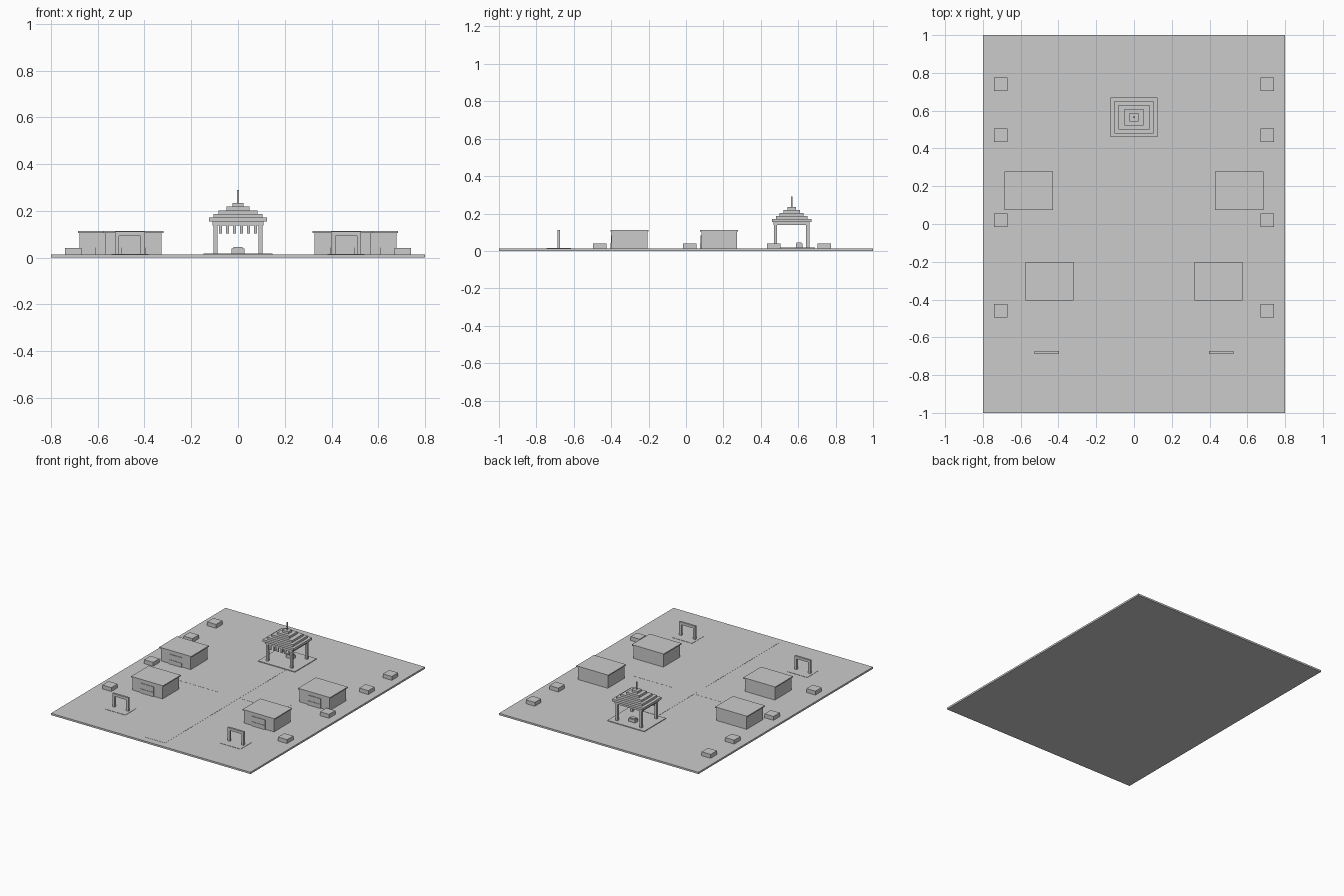
import bpy


def box(name, x, y, z):
    """Box from (min, max) ranges on each axis."""
    verts = [(a, b, c) for a in x for b in y for c in z]
    faces = [(0, 1, 3, 2), (4, 6, 7, 5), (0, 4, 5, 1),
             (2, 3, 7, 6), (0, 2, 6, 4), (1, 5, 7, 3)]
    mesh = bpy.data.meshes.new(name)
    mesh.from_pydata(verts, [], faces)
    ob = bpy.data.objects.new(name, mesh)
    bpy.context.collection.objects.link(ob)
    return ob


def cbox(name, cx, cy, hx, hy, z0, z1):
    """Box around a centre with half sizes."""
    return box(name, (cx - hx, cx + hx), (cy - hy, cy + hy), (z0, z1))


G = 0.013   # ground top

# Ground and flat paving
box("ground", (-0.8, 0.8), (-1, 1), (0, G))
box("main_path", (-0.08, 0.08), (-0.95, 0.43), (G - 0.004, G + 0.001))
box("cross_path", (-0.42, 0.42), (-0.1, 0.02), (G - 0.004, G + 0.0007))

# Pavilion: platform, columns, beams
PY = 0.565
cbox("pavilion_platform", 0, PY, 0.148, 0.125, G, 0.018)
for sx in (-1, 1):
    for sy in (-1, 1):
        cx, cy = sx * 0.097, PY + sy * 0.086
        cbox("pavilion_column", cx, cy, 0.0085, 0.0085, 0.018, 0.14)
    cbox("pavilion_side_beam", sx * 0.101, PY, 0.009, 0.096, 0.138, 0.156)
for sy in (-1, 1):
    cbox("pavilion_cross_beam", 0, PY + sy * 0.087, 0.11, 0.009, 0.138, 0.156)

# Stepped roof and spire
tiers = [(0.125, 0.105, 0.155, 0.171), (0.104, 0.085, 0.171, 0.187),
         (0.083, 0.064, 0.187, 0.202), (0.05, 0.044, 0.202, 0.218),
         (0.024, 0.022, 0.218, 0.234)]
for hx, hy, z0, z1 in tiers:
    cbox("roof_tier", 0, PY, hx, hy, z0, z1)
cbox("roof_spire", 0, PY, 0.004, 0.004, 0.234, 0.29)

# Hanging pennants along the front beam
for i in range(6):
    cbox("pennant", (i - 2.5) * 0.03, PY - 0.087, 0.007, 0.003, 0.104, 0.14)

# Altar with a smaller top
cbox("altar", 0, 0.605, 0.027, 0.017, 0.018, 0.04)
cbox("altar_top", 0, 0.605, 0.02, 0.013, 0.04, 0.046)

for s in (-1, 1):
    # Stall houses
    for hx, hy in ((0.557, 0.177), (0.447, -0.302)):
        cx = s * hx
        cbox("house_walls", cx, hy, 0.12, 0.095, G, 0.105)
        cbox("house_roof", cx, hy, 0.128, 0.102, 0.105, 0.113)
        cbox("house_door", cx, hy - 0.095, 0.052, 0.004, G, 0.082)
        cbox("house_counter", cx, hy - 0.096, 0.052, 0.006, G, 0.043)
    # Crates along the edges
    for cy in (0.74, 0.47, 0.02, -0.46):
        cbox("crate", s * 0.705, cy, 0.036, 0.036, G, 0.041)
    # Free-standing gates
    gx = s * 0.462
    cbox("gate_pad", gx, -0.68, 0.08, 0.065, G - 0.004, G + 0.002)
    for t in (-1, 1):
        cbox("gate_post", gx + t * 0.055, -0.68, 0.009, 0.007, G, 0.095)
    cbox("gate_lintel", gx, -0.68, 0.064, 0.007, 0.093, 0.112)
